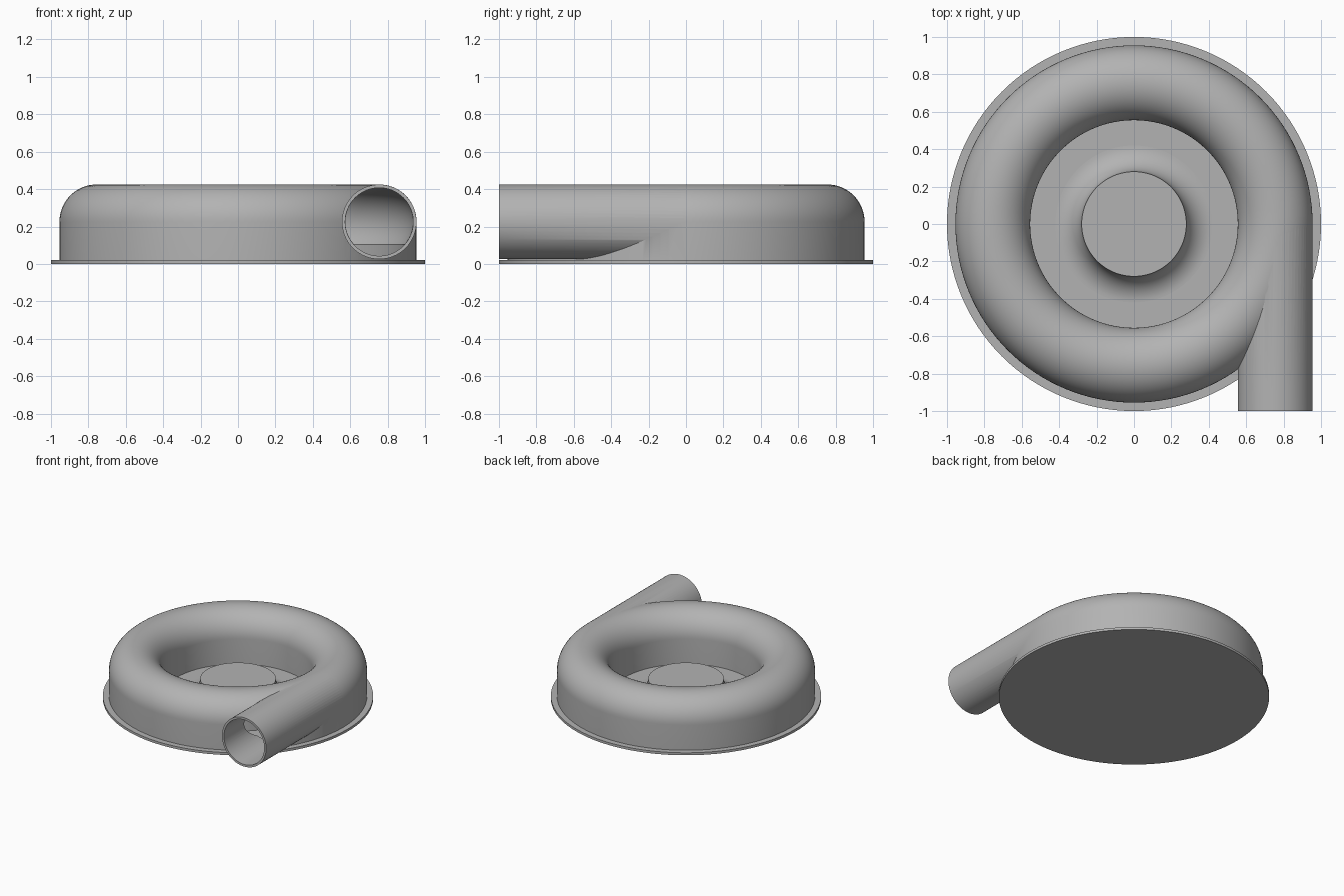
import bpy
import bmesh
from math import sin, cos, pi, radians

cube = bpy.data.objects.get("Cube")
if cube:
    bpy.data.objects.remove(cube, do_unlink=True)

SEG = 128
TUBE_R, TUBE_Z = 0.755, 0.225   # centre of the scroll tube
OUTER, INNER = 0.2, 0.182       # tube and bore radius
FLOOR = 0.02

grey = bpy.data.materials.new("casing grey")
grey.use_nodes = True
grey.diffuse_color = (0.45, 0.45, 0.45, 1)
grey.node_tree.nodes["Principled BSDF"].inputs["Base Color"].default_value = (0.45, 0.45, 0.45, 1)


def finish(name, bm):
    bmesh.ops.remove_doubles(bm, verts=bm.verts, dist=1e-5)
    bmesh.ops.recalc_face_normals(bm, faces=bm.faces)
    mesh = bpy.data.meshes.new(name)
    bm.to_mesh(mesh)
    bm.free()
    mesh.materials.append(grey)
    ob = bpy.data.objects.new(name, mesh)
    bpy.context.collection.objects.link(ob)
    return ob


def lathe(name, profile, closed):
    """Spin a profile of (radius, height) points round the z axis."""
    bm = bmesh.new()
    vs = [bm.verts.new((r, 0, z)) for r, z in profile]
    pairs = list(zip(vs, vs[1:])) + ([(vs[-1], vs[0])] if closed else [])
    edges = [bm.edges.new(p) for p in pairs]
    bmesh.ops.spin(bm, geom=vs + edges, cent=(0, 0, 0), axis=(0, 0, 1),
                   angle=2 * pi, steps=SEG, use_merge=True)
    return finish(name, bm)


def arc(cx, cz, radius, start, end, steps):
    angles = [radians(start + (end - start) * i / steps) for i in range(steps + 1)]
    return [(cx + radius * cos(a), cz + radius * sin(a)) for a in angles]


def rod(name, radius, y0, y1):
    """Cylinder along y through the tube centre."""
    bm = bmesh.new()
    rings = [[bm.verts.new((TUBE_R + x, y, z)) for x, z in arc(0, TUBE_Z, radius, 0, 360, 64)[:-1]]
             for y in (y0, y1)]
    for i in range(64):
        j = (i + 1) % 64
        bm.faces.new((rings[0][i], rings[0][j], rings[1][j], rings[1][i]))
    for ring in rings:
        bm.faces.new(ring)
    return finish(name, bm)


def boolean(target, tool, operation):
    mod = target.modifiers.new(operation.lower(), "BOOLEAN")
    mod.operation, mod.solver, mod.object = operation, "EXACT", tool
    bpy.context.view_layer.objects.active = target
    bpy.ops.object.modifier_apply(modifier=mod.name)
    bpy.data.objects.remove(tool, do_unlink=True)


def smooth(ob):
    bpy.ops.object.select_all(action="DESELECT")
    ob.select_set(True)
    bpy.context.view_layer.objects.active = ob
    bpy.ops.object.shade_smooth_by_angle(angle=radians(30))


# Flat mounting plate
base_plate = lathe("base_plate", [(0, 0), (1, 0), (1, FLOOR), (0, FLOOR)], False)

# Central hub flaring into the floor
hub = lathe("hub", [(0, 0.16)] + arc(0.42, 0.16, 0.14, 180, 270, 16), False)

# Ring casing with a rounded top, joined to the tangent outlet pipe
bottom = FLOOR / 2
casing = lathe("scroll_casing",
               [(TUBE_R + OUTER, bottom)] + arc(TUBE_R, TUBE_Z, OUTER, 0, 180, 32)
               + [(TUBE_R - OUTER, bottom)], True)
boolean(casing, rod("outlet_pipe", OUTER - 0.0005, -1, -0.002), "UNION")

# Hollow channel and pipe bore
channel = arc(TUBE_R, TUBE_Z, INNER - 0.001, -42, 222, 40)
cavity = lathe("channel_cutter", [(channel[0][0], 0)] + channel + [(channel[-1][0], 0)], True)
boolean(casing, cavity, "DIFFERENCE")
boolean(casing, rod("bore_cutter", INNER, -1.1, -0.003), "DIFFERENCE")

for ob in (base_plate, hub, casing):
    smooth(ob)
